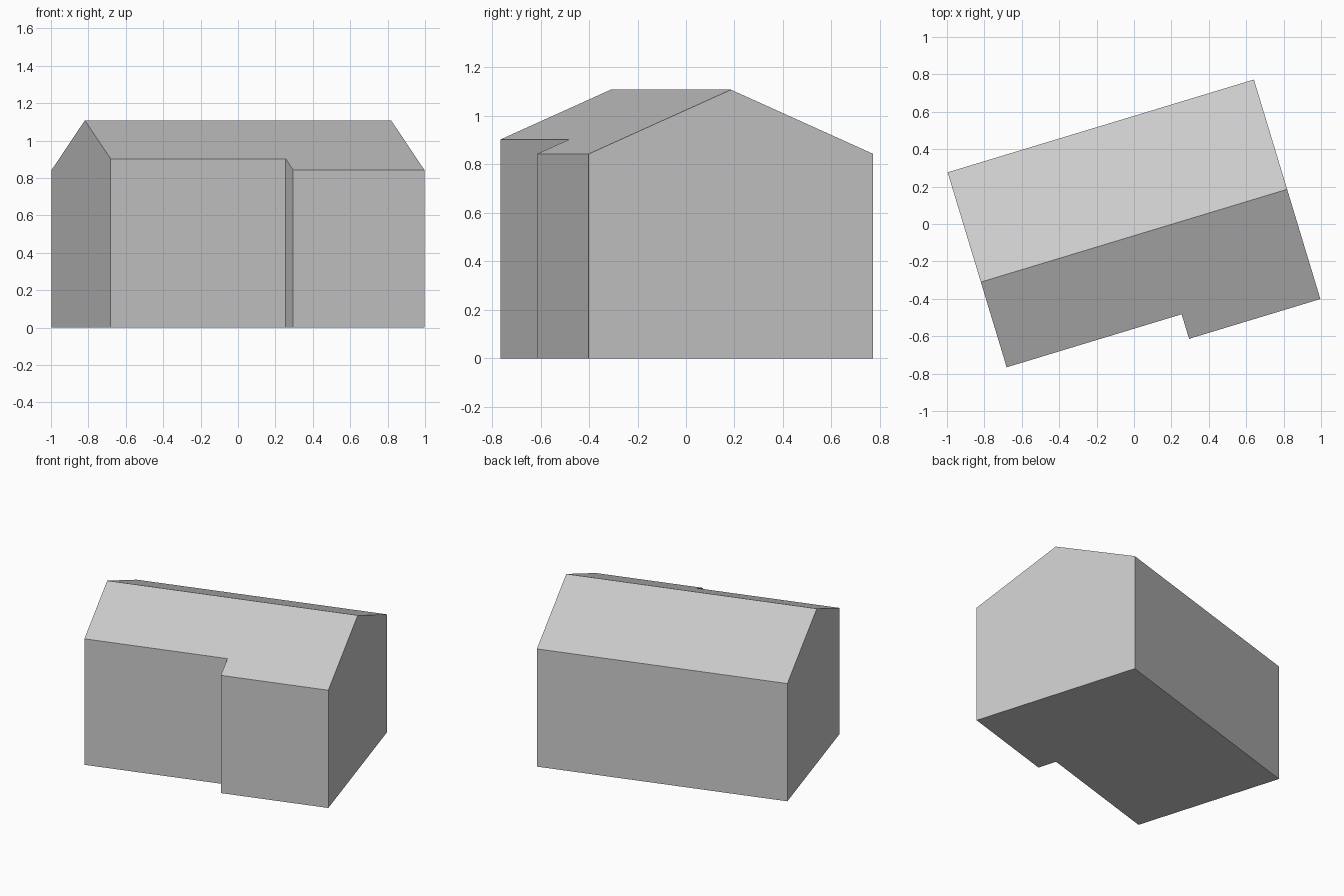
import bpy
import bmesh
from math import radians
from mathutils import Matrix

cube = bpy.data.objects.get("Cube")
if cube:
    bpy.data.objects.remove(cube, do_unlink=True)

# Main dimensions, measured along and across the ridge
HALF = 0.8555
BACK, DEEP, SHALLOW = 0.613, -0.613, -0.476
STEP = 0.122
RIDGE_Z, PITCH = 1.108, 0.432

grey = bpy.data.materials.new("light grey")
grey.use_nodes = True
colour = (0.6, 0.6, 0.6, 1)
grey.diffuse_color = colour
grey.node_tree.nodes["Principled BSDF"].inputs["Base Color"].default_value = colour

bm = bmesh.new()


def roof_point(u, v):
    return bm.verts.new((u, v, RIDGE_Z - PITCH * abs(v)))


# Footprint with a stepped front, anticlockwise from the back right corner
outline = [(HALF, BACK), (-HALF, BACK), (-HALF, SHALLOW),
           (STEP, SHALLOW), (STEP, DEEP), (HALF, DEEP)]
base = [bm.verts.new((u, v, 0)) for u, v in outline]
eave = [roof_point(u, v) for u, v in outline]
ridge_left, ridge_right = roof_point(-HALF, 0), roof_point(HALF, 0)

# Floor and the two roof slopes
bm.faces.new(base[::-1])
bm.faces.new([eave[0], eave[1], ridge_left, ridge_right])
bm.faces.new([ridge_right, ridge_left] + eave[2:])

# Walls, with a ridge peak on both gable ends
peaks = {1: [ridge_left], 5: [ridge_right]}
for i in range(len(base)):
    j = (i + 1) % len(base)
    bm.faces.new([base[i], base[j], eave[j]] + peaks.get(i, []) + [eave[i]])

bmesh.ops.recalc_face_normals(bm, faces=bm.faces)

# Turn the house on its plot
bm.transform(Matrix.Translation((0, -0.0625, 0)) @ Matrix.Rotation(radians(16.85), 4, "Z"))

mesh = bpy.data.meshes.new("house_body")
bm.to_mesh(mesh)
bm.free()
mesh.materials.append(grey)
house = bpy.data.objects.new("house_body", mesh)
bpy.context.collection.objects.link(house)
